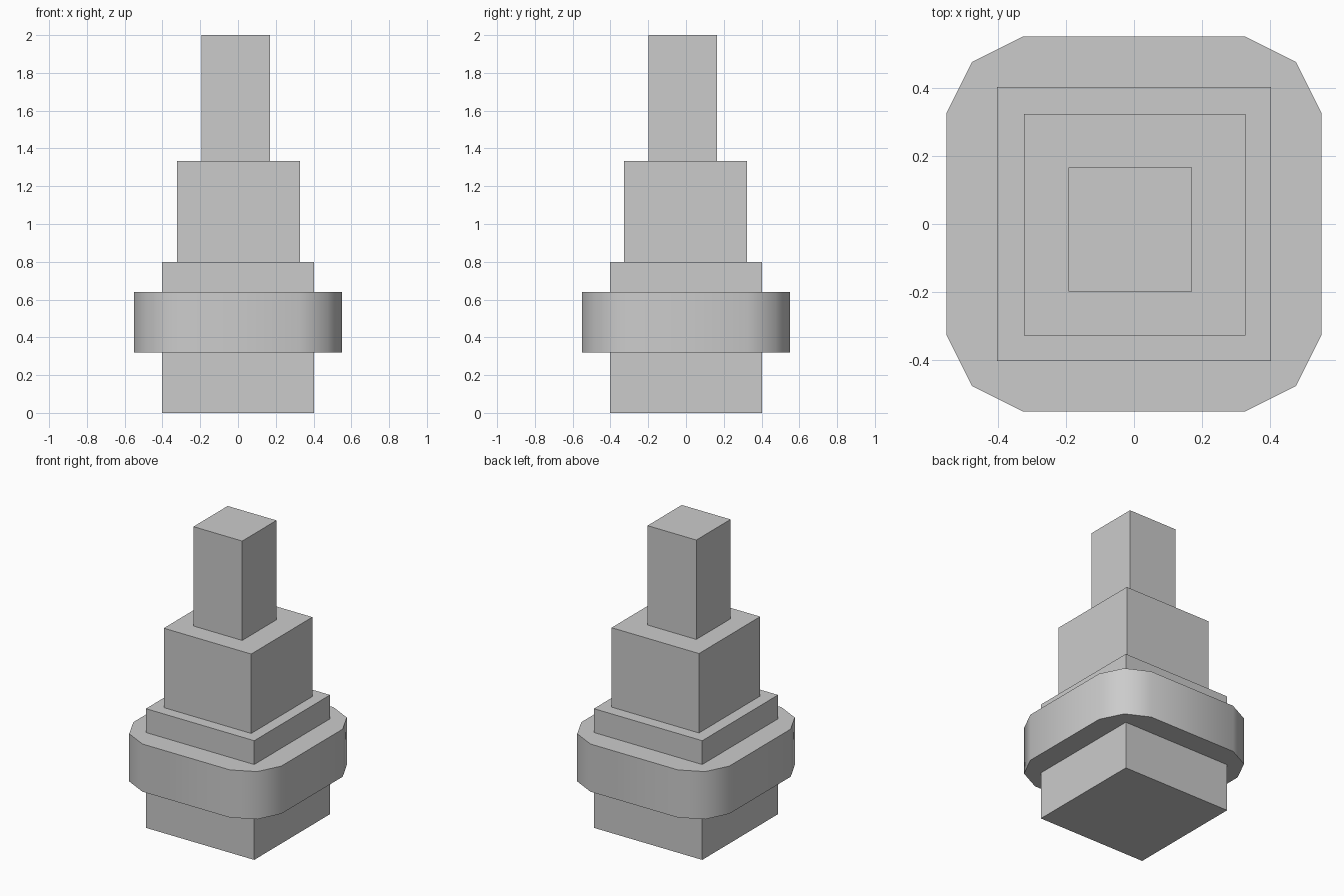
import bpy, bmesh, math

if "Cube" in bpy.data.objects:
    bpy.data.objects.remove(bpy.data.objects["Cube"])


def prism(name, outline, z0, z1):
    """Extrude a closed xy outline (counter-clockwise) from z0 to z1."""
    bm = bmesh.new()
    face = bm.faces.new([bm.verts.new((x, y, z0)) for x, y in outline])
    top = bmesh.ops.extrude_face_region(bm, geom=[face], use_keep_orig=True)
    for v in top["geom"]:
        if isinstance(v, bmesh.types.BMVert):
            v.co.z = z1
    bmesh.ops.recalc_face_normals(bm, faces=bm.faces)
    mesh = bpy.data.meshes.new(name)
    bm.to_mesh(mesh)
    bm.free()
    obj = bpy.data.objects.new(name, mesh)
    bpy.context.collection.objects.link(obj)
    return obj


def block(name, x0, x1, y0, y1, z0, z1):
    return prism(name, [(x0, y0), (x1, y0), (x1, y1), (x0, y1)], z0, z1)


# Stacked square tiers, the upper ones slightly off centre
block("base_block", -0.402, 0.402, -0.402, 0.402, 0.0, 0.8)
block("middle_block", -0.322, 0.327, -0.327, 0.322, 0.8, 1.333)
block("top_block", -0.192, 0.17, -0.198, 0.165, 1.333, 2.0)

# Collar with rounded corners: three points per corner, turned four times
corner = [(0.55, 0.325), (0.475, 0.475), (0.325, 0.55)]
outline = []
for i in range(4):
    c, s = round(math.cos(i * math.pi / 2)), round(math.sin(i * math.pi / 2))
    outline += [(c * x - s * y, s * x + c * y) for x, y in corner]
collar = prism("collar", outline, 0.32, 0.64)

# Smooth around the collar, sharp at its rims
bpy.ops.object.select_all(action='DESELECT')
collar.select_set(True)
bpy.context.view_layer.objects.active = collar
bpy.ops.object.shade_smooth_by_angle(angle=math.radians(45))
